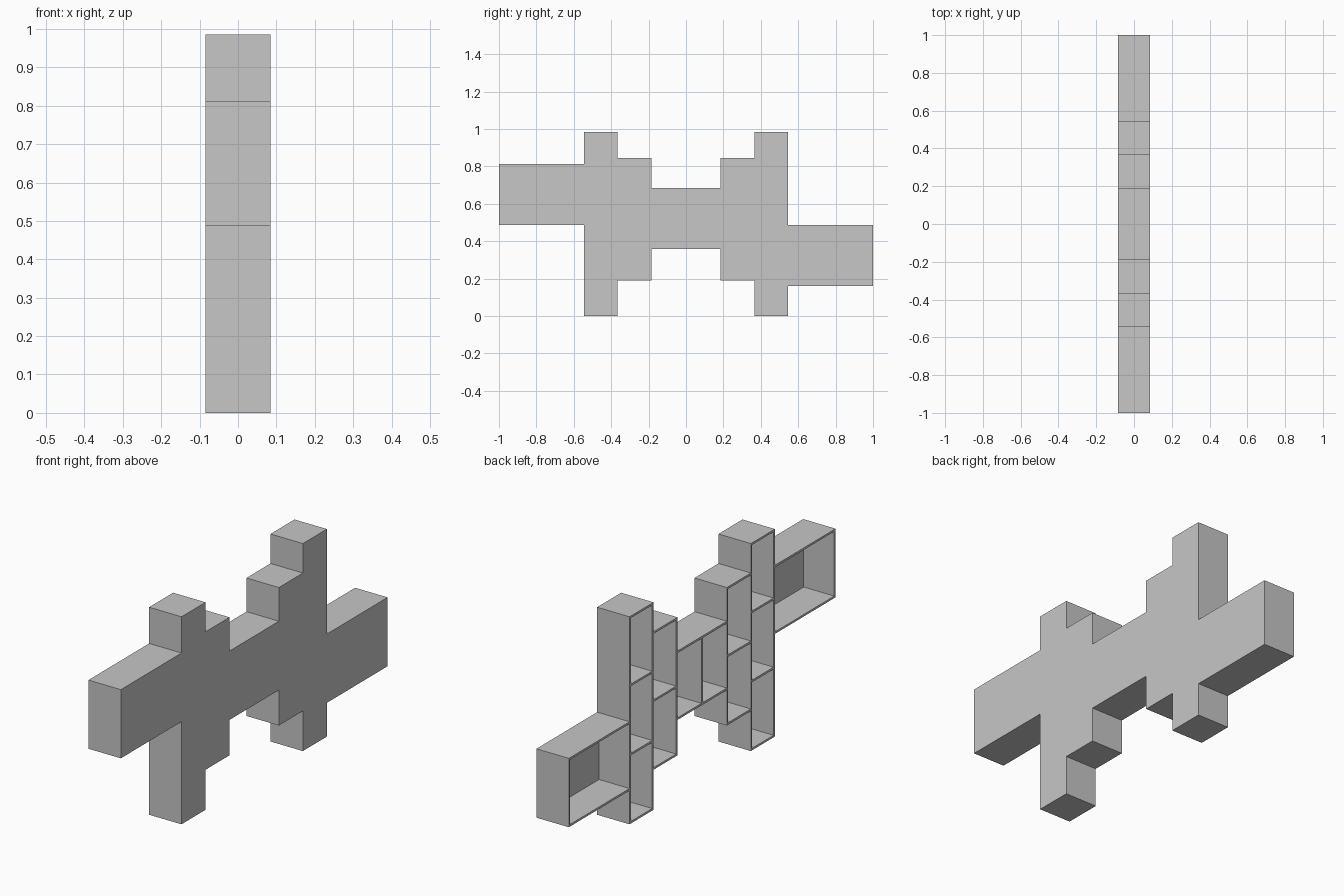
import bpy

if "Cube" in bpy.data.objects:
    bpy.data.objects.remove(bpy.data.objects["Cube"], do_unlink=True)

T = 0.01        # board thickness
D = 0.085       # half depth
H = 0.985       # full height

grey = bpy.data.materials.new("light_grey")
grey.use_nodes = True
grey.diffuse_color = (0.57, 0.57, 0.57, 1)
grey.node_tree.nodes["Principled BSDF"].inputs["Base Color"].default_value = (0.57, 0.57, 0.57, 1)


def board(name, y0, y1, z0, z1, x0=-D, x1=D - T):
    """Flat-faced board between the given limits."""
    bpy.ops.mesh.primitive_cube_add(size=1, location=((x0 + x1) / 2, (y0 + y1) / 2, (z0 + z1) / 2))
    ob = bpy.context.object
    ob.name = name
    ob.scale = (x1 - x0, y1 - y0, z1 - z0)
    bpy.ops.object.transform_apply(location=True, rotation=False, scale=True)
    ob.data.materials.append(grey)


def bay(name, y0, y1, z0, z1, shelves=()):
    """Top and bottom boards plus inner shelves, between two uprights."""
    board(name + "_bottom", y0, y1, z0, z0 + T)
    board(name + "_top", y0, y1, z1 - T, z1)
    for z in shelves:
        board(name + "_shelf", y0, y1, z - T / 2, z + T / 2)


# Backing panel: one stepped outline made into a thin plate
arms = {-1: (0.487, 0.813), 1: (0.16, 0.487)}
tall, step, mid = (0, H), (0.19, 0.845), (0.358, 0.685)
columns = [(-1, -0.545, arms[-1]), (-0.545, -0.365, tall), (-0.365, -0.185, step),
           (-0.185, 0.185, mid), (0.185, 0.365, step), (0.365, 0.545, tall),
           (0.545, 1, arms[1])]
upper, lower = [], []
for y0, y1, (z0, z1) in columns:
    upper += [(y0, z1), (y1, z1)]
    lower += [(y0, z0), (y1, z0)]
outline = upper + lower[::-1]
n = len(outline)
verts = [(x, y, z) for x in (D - T, D) for y, z in outline]
faces = [list(range(n))[::-1], list(range(n, 2 * n))]
faces += [(i, (i + 1) % n, n + (i + 1) % n, n + i) for i in range(n)]
mesh = bpy.data.meshes.new("back_panel")
mesh.from_pydata(verts, [], faces)
mesh.materials.append(grey)
panel = bpy.data.objects.new("back_panel", mesh)
bpy.context.collection.objects.link(panel)
bpy.context.view_layer.objects.active = panel
panel.select_set(True)
bpy.ops.object.mode_set(mode='EDIT')
bpy.ops.mesh.select_all(action='SELECT')
bpy.ops.mesh.normals_make_consistent(inside=False)
bpy.ops.object.mode_set(mode='OBJECT')
panel.select_set(False)

# Mirrored halves: tall tower, stepped tower and offset arm
for side, label in ((-1, "front"), (1, "rear")):
    def span(a, b):
        return sorted((side * a, side * b))

    board(label + "_tower_outer_upright", *span(0.545 - T, 0.545), *tall)
    board(label + "_tower_inner_upright", *span(0.365, 0.365 + T), *tall)
    bay(label + "_tower", *span(0.365 + T, 0.545 - T), *tall, (H / 3, H * 2 / 3))
    board(label + "_step_upright", *span(0.185, 0.185 + T), *step)
    bay(label + "_step", *span(0.185 + T, 0.365), *step, (sum(step) / 2,))
    board(label + "_arm_end", *span(1 - T, 1), *arms[side])
    bay(label + "_arm", *span(0.545, 1 - T), *arms[side])

# Middle bay with its divider
bay("middle", -0.185, 0.185, *mid)
board("middle_divider", -T / 2, T / 2, mid[0] + T, mid[1] - T)
